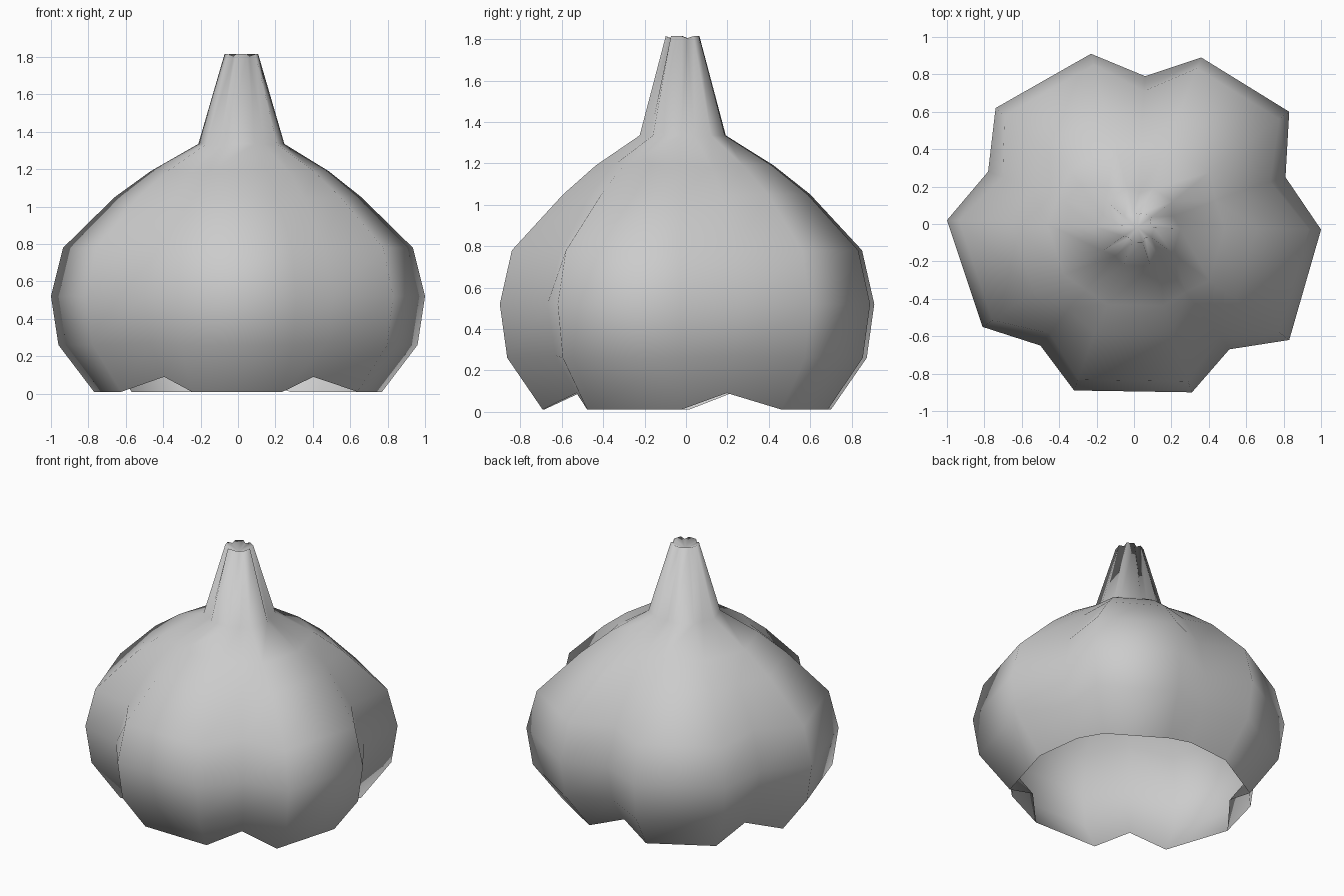
import bpy
import bmesh
from mathutils import Vector

cube = bpy.data.objects.get("Cube")
if cube:
    bpy.data.objects.remove(cube, do_unlink=True)

skin = bpy.data.materials.new("grey_skin")
skin.use_nodes = True
skin.diffuse_color = (0.6, 0.6, 0.6, 1)
skin.node_tree.nodes["Principled BSDF"].inputs["Base Color"].default_value = (0.6, 0.6, 0.6, 1)

# Widest cross-section: five cloves, each one valley then two ridges
outline = [Vector(p) for p in (
    (0.51, -0.67), (0.83, -0.62), (1.0, -0.03),
    (0.81, 0.25), (0.83, 0.60), (0.36, 0.89),
    (0.06, 0.79), (-0.23, 0.91), (-0.74, 0.62),
    (-0.78, 0.28), (-1.0, 0.02), (-0.81, -0.55),
    (-0.50, -0.65), (-0.32, -0.89), (0.31, -0.90))]

# Rings: ridge height, valley height, ridge scale, valley scale
rings = [
    (0.01, 0.09, 0.77, 0.79),
    (0.26, 0.27, 0.96, 0.94),
    (0.52, 0.52, 1.0, 1.0),
    (0.78, 0.78, 0.935, 0.90),
    (1.05, 1.04, 0.66, 0.70),
    (1.19, 1.18, 0.475, 0.53),
    (1.335, 1.33, 0.23, 0.235),
    (1.815, 1.805, 0.09, 0.085)]

bm = bmesh.new()
loops = []
for ridge_z, valley_z, ridge_s, valley_s in rings:
    loop = []
    for i, p in enumerate(outline):
        valley = i % 3 == 0
        z = valley_z if valley else ridge_z
        q = p * (valley_s if valley else ridge_s)
        # The neck leans slightly off centre
        lean = max(0, min(1, (z - 1.05) / 0.28))
        loop.append(bm.verts.new((q.x + 0.018 * lean, q.y - 0.017 * lean, z)))
    loops.append(loop)

# Skin between the rings; the underside stays open
count = len(outline)
for low, high in zip(loops, loops[1:]):
    for i in range(count):
        j = (i + 1) % count
        bm.faces.new((low[i], low[j], high[j], high[i]))

# Slightly sunken tip of the neck
tip = bm.verts.new((0.018, -0.017, 1.77))
for i in range(count):
    bm.faces.new((loops[-1][i], loops[-1][(i + 1) % count], tip))

for face in bm.faces:
    face.smooth = True
mesh = bpy.data.meshes.new("bulb")
bm.to_mesh(mesh)
bm.free()
mesh.materials.append(skin)
bulb = bpy.data.objects.new("bulb", mesh)
bpy.context.collection.objects.link(bulb)
